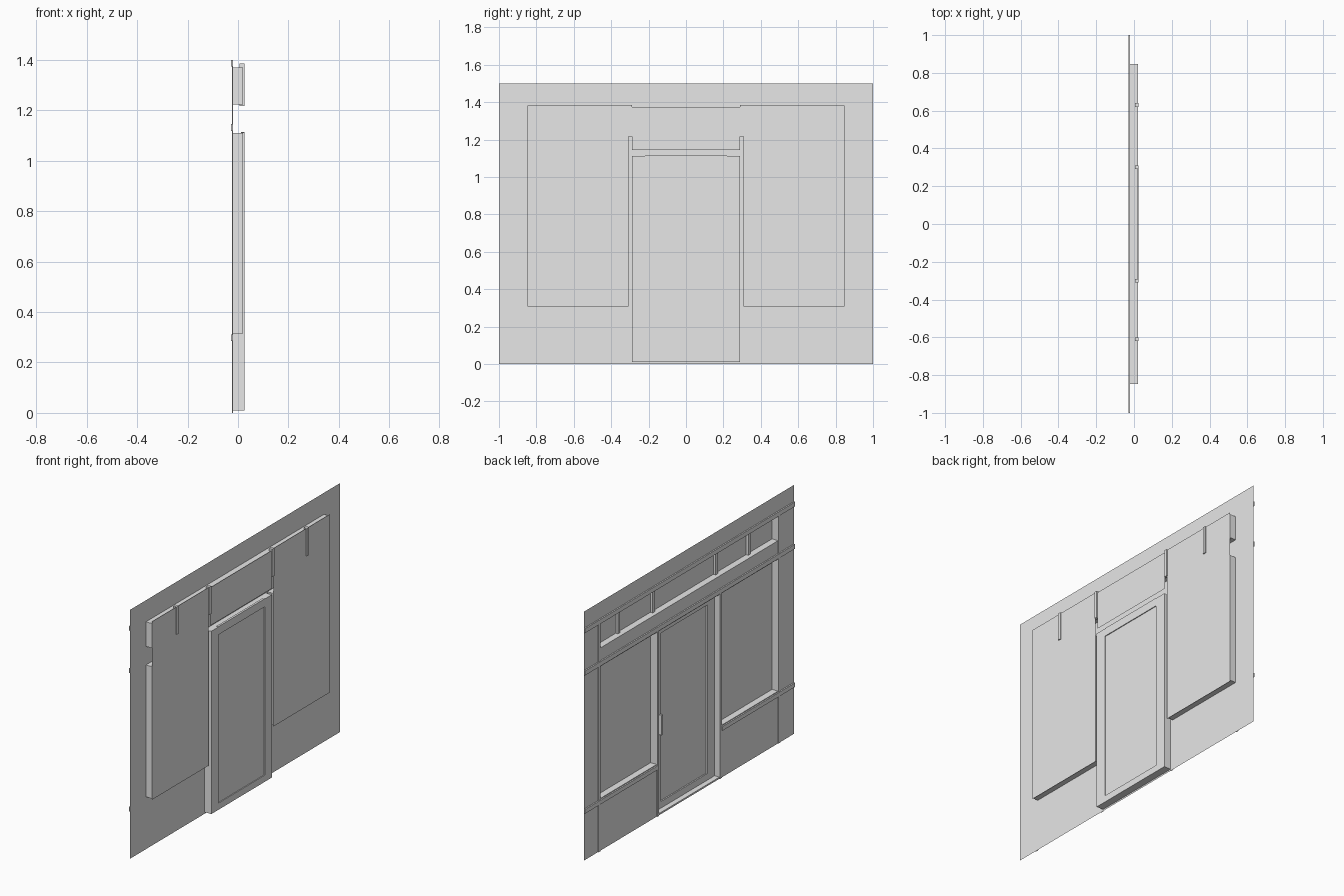
import bpy, bmesh

cube = bpy.data.objects.get("Cube")
if cube:
    bpy.data.objects.remove(cube, do_unlink=True)

grey = bpy.data.materials.new("plain grey")
grey.use_nodes = True
grey.diffuse_color = (0.8, 0.8, 0.8, 1)
grey.node_tree.nodes["Principled BSDF"].inputs["Base Color"].default_value = (0.8, 0.8, 0.8, 1)

WALL_X, PANE_X, FRONT_X = -0.02, 0.02, 0.025
EDGE, POST, DOOR = 0.848, 0.308, 0.29


def finish(name, bm):
    mesh = bpy.data.meshes.new(name)
    bm.to_mesh(mesh)
    bm.free()
    mesh.materials.append(grey)
    obj = bpy.data.objects.new(name, mesh)
    bpy.context.collection.objects.link(obj)
    return obj


def box(name, xs, ys, zs):
    bm = bmesh.new()
    bmesh.ops.create_cube(bm, size=1)
    for v in bm.verts:
        v.co = [r[0] if c < 0 else r[1] for c, r in zip(v.co, (xs, ys, zs))]
    return finish(name, bm)


def quad(bm, points):
    bm.faces.new([bm.verts.new(p) for p in points])


def sheet(bm, x, ys, zs):
    quad(bm, [(x, ys[0], zs[0]), (x, ys[1], zs[0]), (x, ys[1], zs[1]), (x, ys[0], zs[1])])


def pane(name, ys, zs):
    bm = bmesh.new()
    sheet(bm, PANE_X, ys, zs)
    finish(name, bm)


def reveal(name, ys, zs):
    # open sleeve lining an opening, from the wall to the pane
    bm = bmesh.new()
    loop = [(ys[0], zs[0]), (ys[1], zs[0]), (ys[1], zs[1]), (ys[0], zs[1])]
    for (y0, z0), (y1, z1) in zip(loop, loop[1:] + loop[:1]):
        quad(bm, [(WALL_X, y0, z0), (PANE_X, y0, z0), (PANE_X, y1, z1), (WALL_X, y1, z1)])
    finish(name, bm)


# openings: (y range, z range)
openings = {
    "transom": ((-EDGE, EDGE), (1.222, 1.37)),
    "right_window": ((-EDGE, -POST), (0.315, 1.11)),
    "left_window": ((POST, EDGE), (0.315, 1.11)),
    "door": ((-DOOR, DOOR), (0.01, 1.11)),
}

# wall sheet, leaving out the cells that fall in an opening
y_cuts = sorted({-1, 1} | {y for o in openings.values() for y in o[0]})
z_cuts = sorted({0, 1.5} | {z for o in openings.values() for z in o[1]})
wall = bmesh.new()
for y0, y1 in zip(y_cuts, y_cuts[1:]):
    for z0, z1 in zip(z_cuts, z_cuts[1:]):
        yc, zc = (y0 + y1) / 2, (z0 + z1) / 2
        if not any(a[0] < yc < a[1] and b[0] < zc < b[1] for a, b in openings.values()):
            sheet(wall, WALL_X, (y0, y1), (z0, z1))
bmesh.ops.remove_doubles(wall, verts=wall.verts, dist=0.0001)
finish("wall", wall)

for name, (ys, zs) in openings.items():
    reveal(name + "_reveal", ys, zs)

# glass panes
pane("right_glass", (-EDGE, -POST), (0.308, 1.382))
pane("left_glass", (POST, EDGE), (0.308, 1.382))
pane("over_door_glass", (-DOOR, DOOR), (1.145, 1.375))
pane("door_glass", (-DOOR, DOOR), (0.01, 1.11))

# transom mullions
for i, y in enumerate((-0.61, -0.3, 0.3, 0.63)):
    box(f"mullion_{i}", (0.005, FRONT_X), (y - 0.01, y + 0.01), (1.217, 1.385))

# door frame: stiles, rails and pull handle
door_x = (0.012, FRONT_X)
for side, s in (("left", 1), ("right", -1)):
    box(side + "_door_stile", door_x, sorted((s * 0.22, s * DOOR)), (0.01, 1.112))
box("door_head_rail", door_x, (-0.22, 0.22), (1.065, 1.114))
box("door_bottom_rail", door_x, (-0.22, 0.22), (0.01, 0.05))
box("door_handle", (-0.005, 0.012), (0.228, 0.24), (0.46, 0.58))

# outside horizontal trim
trim_x = (-0.028, WALL_X)
box("top_trim", trim_x, (-1, 1), (1.373, 1.4))
box("head_trim", trim_x, (-1, 1), (1.118, 1.145))
for side, s in (("left", 1), ("right", -1)):
    box(side + "_sill_trim", trim_x, sorted((s * POST, s)), (0.285, 0.31))
    # outside vertical strips
    strip_x = (-0.024, WALL_X)
    box(side + "_edge_strip", strip_x, sorted((s * EDGE, s * 0.868)), (0, 1.373))
    box(side + "_door_strip", strip_x, sorted((s * DOOR, s * POST)), (0, 1.118))
